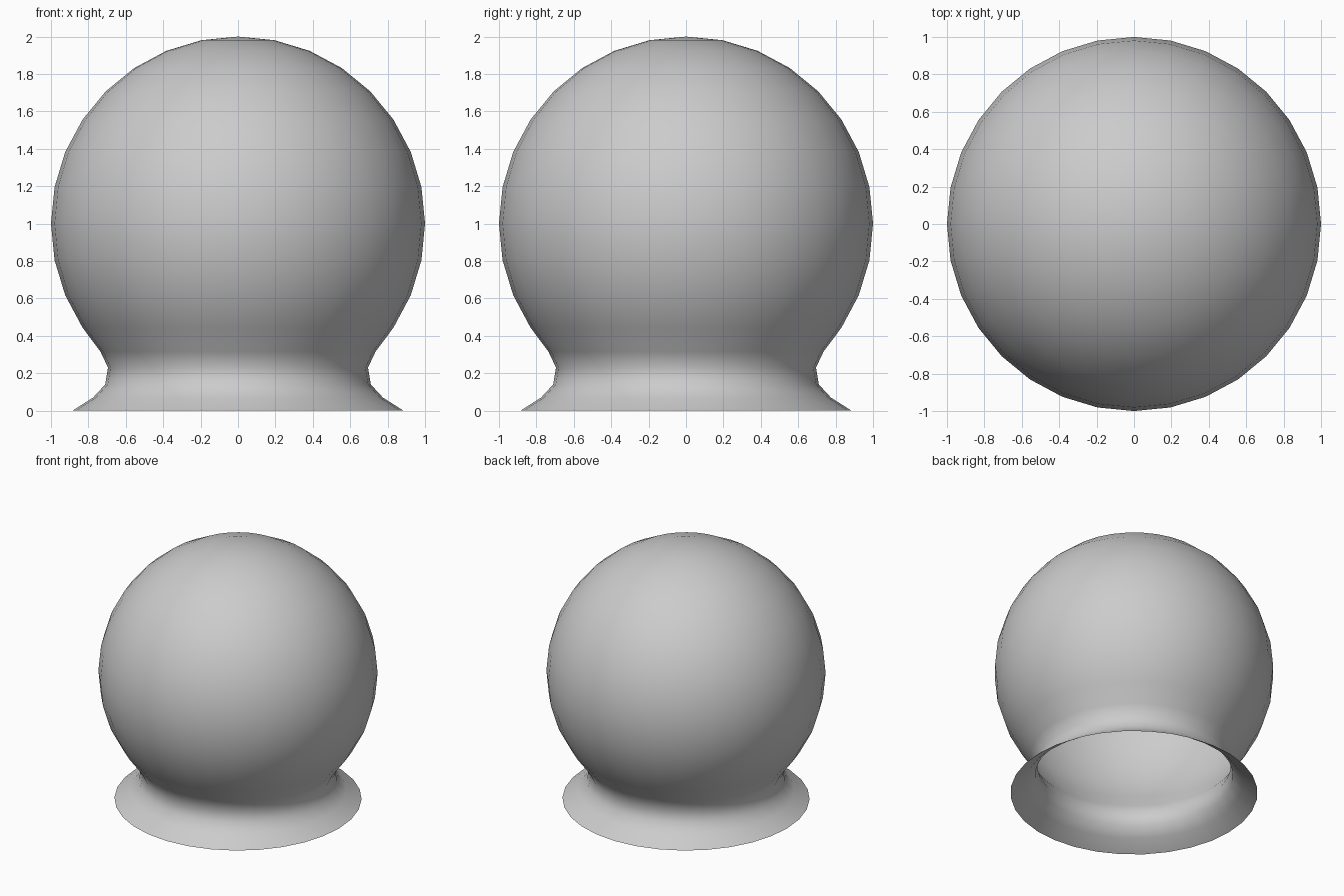
import bpy, bmesh
from math import sin, cos, pi

if "Cube" in bpy.data.objects:
    bpy.data.objects.remove(bpy.data.objects["Cube"])

SEGMENTS = 32

# Profile: round globe from the pole down, then pinched neck and flared foot
profile = [(sin(i * pi / 16), 1 + cos(i * pi / 16)) for i in range(1, 12)]
profile += [(0.735, 0.315), (0.695, 0.23), (0.71, 0.14), (0.775, 0.07), (0.885, 0.0)]

# Open-bottomed globe shell, revolved around z
bm = bmesh.new()
pole = bm.verts.new((0, 0, 2))
rings = []
for r, z in profile:
    rings.append([bm.verts.new((r * cos(2 * pi * k / SEGMENTS),
                                r * sin(2 * pi * k / SEGMENTS), z))
                  for k in range(SEGMENTS)])
for k in range(SEGMENTS):
    n = (k + 1) % SEGMENTS
    bm.faces.new((pole, rings[0][k], rings[0][n]))
    for upper, lower in zip(rings, rings[1:]):
        bm.faces.new((upper[k], lower[k], lower[n], upper[n]))
for face in bm.faces:
    face.smooth = True

mesh = bpy.data.meshes.new("globe_shell")
bm.to_mesh(mesh)
bm.free()
bpy.context.collection.objects.link(bpy.data.objects.new("globe_shell", mesh))
